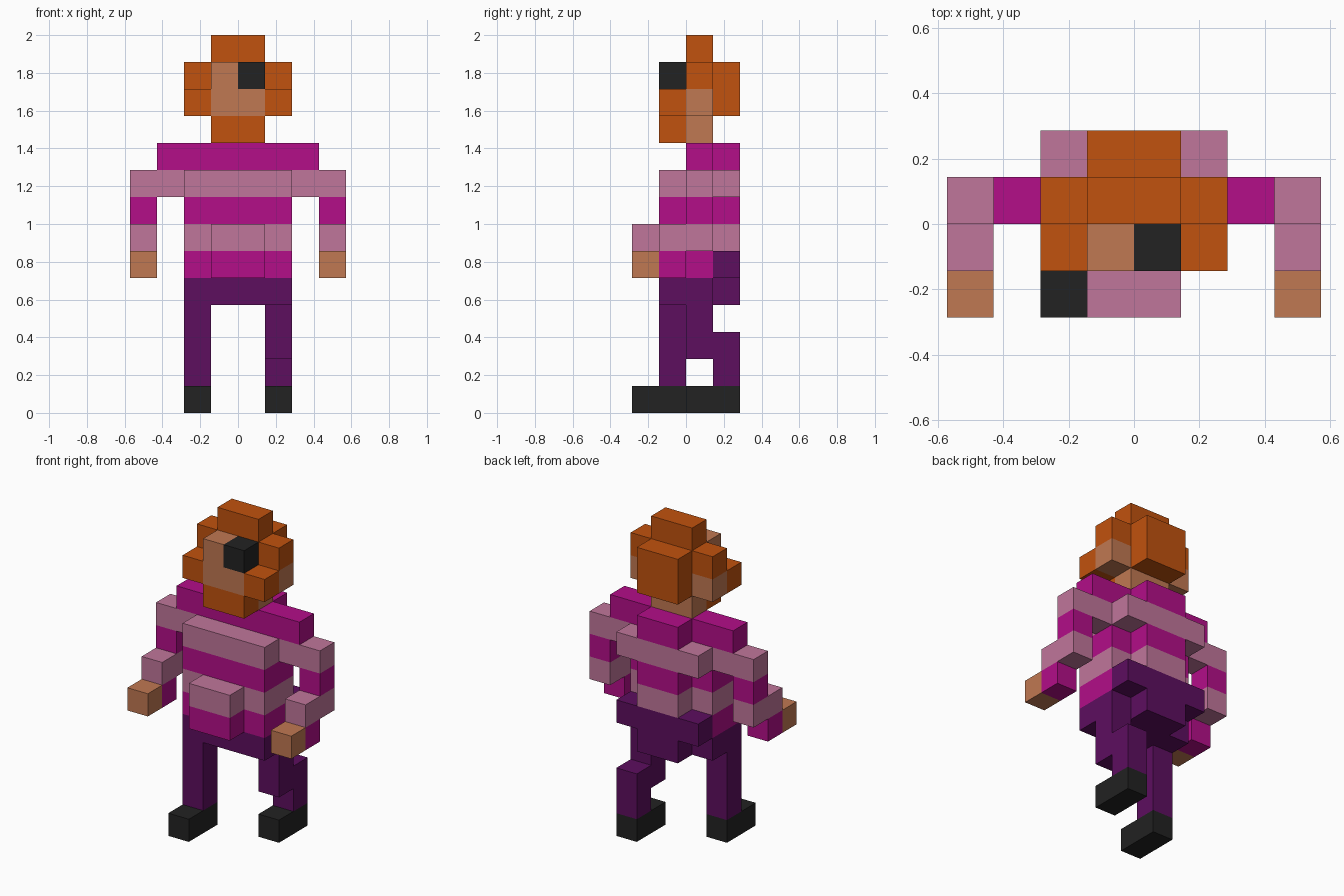
import bpy, bmesh, math
from mathutils import Vector

cube = bpy.data.objects.get("Cube")
if cube:
    bpy.data.objects.remove(cube, do_unlink=True)

U = 2 / 14  # edge of one block


def linear(c):
    c /= 255
    return c / 12.92 if c <= 0.04045 else ((c + 0.055) / 1.055) ** 2.4


def material(name, rgb):
    m = bpy.data.materials.new(name)
    col = (*[linear(c) for c in rgb], 1)
    m.diffuse_color = col
    m.use_nodes = True
    bsdf = next(n for n in m.node_tree.nodes if n.type == 'BSDF_PRINCIPLED')
    bsdf.inputs["Base Color"].default_value = col
    return m


MATS = {
    "orange": material("orange_hair", (193, 82, 14)),
    "skin": material("skin", (192, 120, 82)),
    "mauve": material("mauve_stripe", (192, 118, 155)),
    "magenta": material("magenta_stripe", (179, 14, 137)),
    "purple": material("purple_trousers", (93, 14, 95)),
    "black": material("black", (34, 34, 34)),
}

cells = {}  # block position -> (part, colour)


def box(part, colour, x, y, z):
    """Fill the blocks between the (start, end) limits of each axis."""
    for i in range(*x):
        for j in range(*y):
            for k in range(*z):
                cells[i, j, k] = (part, colour)


# Shoes, one stepping ahead of the other
box("right_shoe", "black", (-2, -1), (-2, 0), (0, 1))
box("left_shoe", "black", (1, 2), (0, 2), (0, 1))

# Legs: right straight, left bent back at the knee
box("right_leg", "purple", (-2, -1), (-1, 0), (1, 4))
box("left_leg", "purple", (1, 2), (0, 1), (2, 4))
box("left_leg", "purple", (1, 2), (1, 2), (1, 3))

# Hips and raised seat
box("hips", "purple", (-2, 2), (-1, 1), (4, 5))
box("hips", "purple", (-1, 1), (1, 2), (4, 5))
box("hips", "purple", (-2, 2), (1, 2), (5, 6))

# Striped jumper: chest, back and belly
for z, colour in enumerate(("magenta", "mauve", "magenta", "mauve"), 5):
    box("torso", colour, (-2, 2), (-1, 1), (z, z + 1))
    if z < 7:
        box("belly", colour, (-1, 1), (-2, -1), (z, z + 1))
    if z > 5:
        half = 2 if z == 8 else 1
        box("torso", colour, (-half, half), (1, 2), (z, z + 1))
box("shoulders", "magenta", (-3, 3), (0, 1), (9, 10))
box("shoulders", "magenta", (-1, 1), (1, 2), (9, 10))

# Mirrored arms, bent forward at the elbow
for side, outer, upper in (("right", (-4, -3), (-4, -2)), ("left", (3, 4), (2, 4))):
    arm = side + "_arm"
    box(arm, "mauve", upper, (0, 1), (8, 9))
    box(arm, "magenta", outer, (0, 1), (7, 8))
    box(arm, "mauve", outer, (-1, 1), (6, 7))
    box(arm, "magenta", outer, (-1, 0), (5, 6))
    box(side + "_hand", "skin", outer, (-2, -1), (5, 6))

# Head: neck, face, ears, beard, hair and eye patch
box("neck", "skin", (-1, 1), (0, 1), (10, 11))
box("beard", "orange", (-1, 1), (-1, 0), (10, 11))
box("head", "skin", (-2, 2), (0, 1), (11, 12))
box("face", "skin", (-1, 1), (-1, 0), (11, 13))
box("eye_patch", "black", (0, 1), (-1, 0), (12, 13))
for x in ((-2, -1), (1, 2)):
    box("sideburns", "orange", x, (-1, 0), (11, 12))
box("hair", "orange", (-2, 2), (0, 1), (12, 13))
box("hair", "orange", (-1, 1), (1, 2), (11, 13))
box("hair", "orange", (-1, 1), (0, 1), (13, 14))


def build(part):
    """Make one object from the exposed sides of its blocks."""
    mine = {p: c for p, (n, c) in cells.items() if n == part}
    colours = sorted(set(mine.values()))
    bm = bmesh.new()
    for pos, colour in mine.items():
        centre = Vector(pos) + Vector((0.5, 0.5, 0.5))
        for axis in range(3):
            for sign in (-1, 1):
                n = Vector((0, 0, 0))
                n[axis] = sign
                if tuple(int(a + b) for a, b in zip(pos, n)) in cells:
                    continue
                u = Vector((0, 0, 0))
                u[(axis + 1) % 3] = 0.5
                v = n.cross(u)
                mid = centre + n * 0.5
                corners = (mid - u - v, mid + u - v, mid + u + v, mid - u + v)
                face = bm.faces.new([bm.verts.new(c * U) for c in corners])
                face.material_index = colours.index(colour)
    bmesh.ops.remove_doubles(bm, verts=bm.verts, dist=U * 0.01)
    # Join neighbouring flat squares of one colour
    bmesh.ops.dissolve_limit(bm, angle_limit=math.radians(1), verts=bm.verts,
                             edges=bm.edges, delimit={'MATERIAL'})
    mesh = bpy.data.meshes.new(part)
    bm.to_mesh(mesh)
    bm.free()
    for c in colours:
        mesh.materials.append(MATS[c])
    bpy.context.scene.collection.objects.link(bpy.data.objects.new(part, mesh))


for part in dict.fromkeys(name for name, _ in cells.values()):
    build(part)
